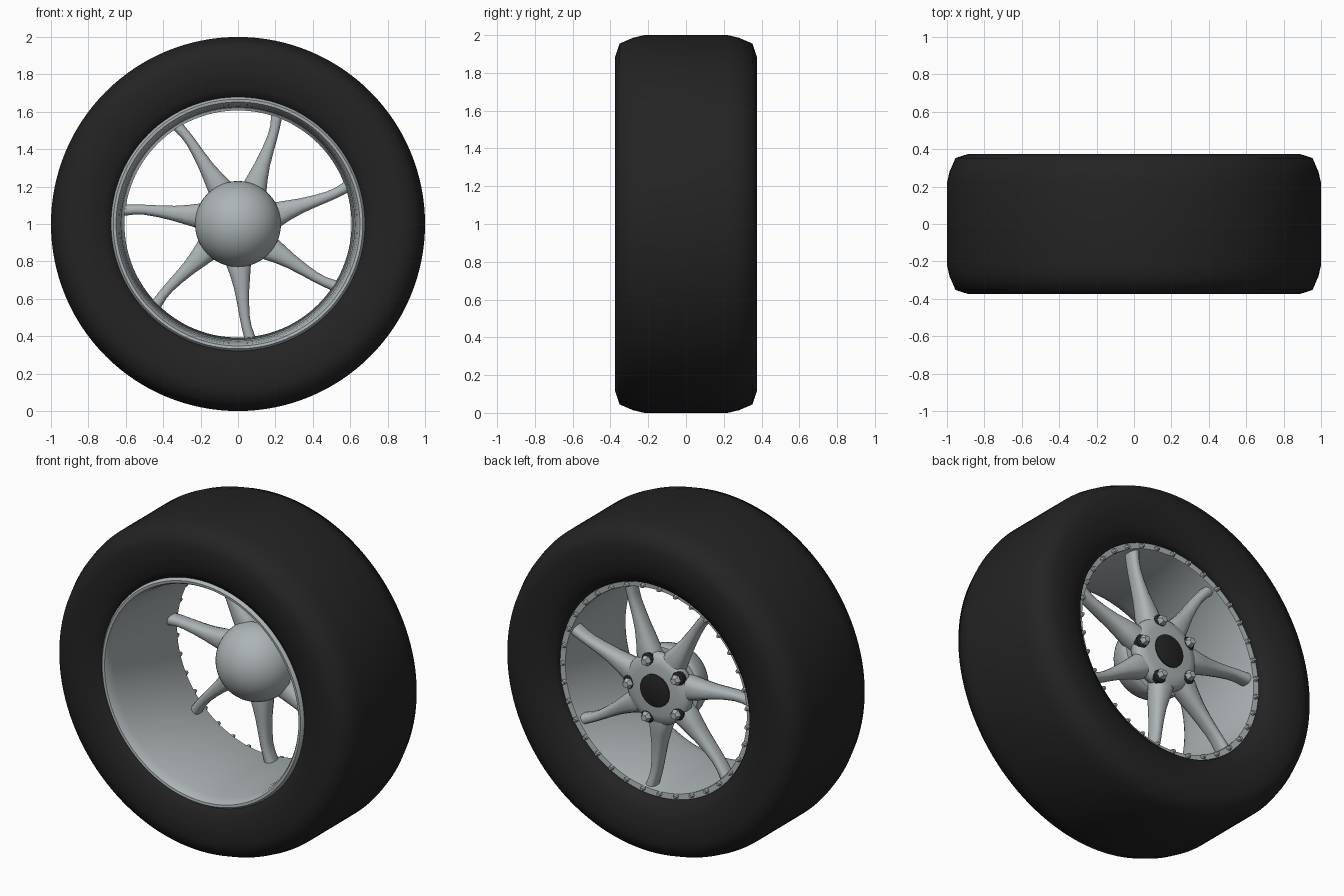
import bpy
import bmesh
import math
from mathutils import Vector

if "Cube" in bpy.data.objects:
    bpy.data.objects.remove(bpy.data.objects["Cube"], do_unlink=True)


def material(name, rgb, roughness):
    m = bpy.data.materials.new(name)
    m.use_nodes = True
    color = (*rgb, 1.0)
    m.diffuse_color = color
    shader = m.node_tree.nodes["Principled BSDF"]
    shader.inputs["Base Color"].default_value = color
    shader.inputs["Roughness"].default_value = roughness
    return m


RUBBER = material("black rubber", (0.017, 0.017, 0.017), 0.8)
METAL = material("silver metal", (0.42, 0.46, 0.47), 0.5)
CENTRE_Z = 1.0


def on_wheel(r, angle, y, t=0.0):
    """Point at radius r and angle around the axle, pushed sideways by t."""
    c, s = math.cos(angle), math.sin(angle)
    return Vector((r * c - t * s, y, CENTRE_Z + r * s + t * c))


def finish(bm, name, mat, angle=40):
    bmesh.ops.remove_doubles(bm, verts=bm.verts, dist=1e-5)
    bmesh.ops.recalc_face_normals(bm, faces=bm.faces)
    mesh = bpy.data.meshes.new(name)
    bm.to_mesh(mesh)
    bm.free()
    mesh.materials.append(mat)
    obj = bpy.data.objects.new(name, mesh)
    bpy.context.collection.objects.link(obj)
    bpy.ops.object.select_all(action="DESELECT")
    obj.select_set(True)
    bpy.context.view_layer.objects.active = obj
    bpy.ops.object.shade_smooth_by_angle(angle=math.radians(angle))
    return obj


def skin(bm, rings, wrap):
    """Bridge rings of vertices; wrap joins the last ring to the first."""
    n = len(rings[0])
    for i in range(len(rings) if wrap else len(rings) - 1):
        a, b = rings[i], rings[(i + 1) % len(rings)]
        for j in range(n):
            k = (j + 1) % n
            bm.faces.new((a[j], a[k], b[k], b[j]))


def lathe(name, profile, mat, closed, segments=96, angle=40):
    """Spin a profile of (radius, y) points around the axle."""
    bm = bmesh.new()
    rings = [[bm.verts.new(on_wheel(r, math.tau * i / segments, y))
              for i in range(segments)] for r, y in profile]
    skin(bm, rings, closed)
    if not closed:
        bm.faces.new(rings[0])
        bm.faces.new(rings[-1])
    return finish(bm, name, mat, angle)


def studs(name, count, ring_r, r, y0, y1, mat, sides, start=0.0):
    """Ring of short bevelled pegs parallel to the axle."""
    bm = bmesh.new()
    for i in range(count):
        centre = on_wheel(ring_r, start + math.tau * i / count, 0)
        rings = []
        for scale, y in ((1, y0), (1, y0 + (y1 - y0) * 0.7), (0.65, y1)):
            rings.append([bm.verts.new(centre + Vector((
                r * scale * math.cos(math.tau * j / sides), y,
                r * scale * math.sin(math.tau * j / sides)))) for j in range(sides)])
        skin(bm, rings, False)
        bm.faces.new(rings[0])
        bm.faces.new(rings[-1])
    return finish(bm, name, mat)


# Tyre: half profile mirrored across the middle, with front and back beads
side = [(1.0, 0.22), (0.986, 0.28), (0.955, 0.352), (0.885, 0.375),
        (0.80, 0.373), (0.72, 0.355)]
front_bead = [(0.675, -0.33), (0.65, -0.26)]
back_bead = [(0.655, 0.325), (0.643, 0.30), (0.643, 0.25)]
tyre = [(r, -y) for r, y in reversed(side)] + side + back_bead
lathe("tyre", list(reversed(front_bead)) + tyre, RUBBER, True, 128, 60)

# Rim barrel with a rolled front lip and a flat back edge
lathe("rim_barrel", [
    (0.66, -0.25), (0.68, -0.32), (0.678, -0.34), (0.667, -0.352), (0.652, -0.35),
    (0.642, -0.335), (0.634, -0.29), (0.625, -0.2), (0.607, 0.28),
    (0.61, 0.287), (0.645, 0.29)], METAL, True, 128)
studs("rim_bolts", 35, 0.622, 0.014, 0.27, 0.312, METAL, 8)

# Hub: front dome, neck and back flange
dome_r, dome_y = 0.23, 0.185
dome = [(dome_r * math.sin(a), dome_y - dome_r * math.cos(a))
        for a in (math.radians(3 + 87 * i / 14) for i in range(15))]
lathe("hub_dome", dome + [(0.222, 0.2), (0.18, 0.205)], METAL, False, 48)
lathe("hub_flange", [(0.17, 0.19), (0.2, 0.21), (0.215, 0.24), (0.212, 0.268),
                     (0.195, 0.286), (0.15, 0.295), (0.02, 0.298)], METAL, False, 48)
lathe("axle_cap", [(0.098, 0.28), (0.098, 0.302), (0.09, 0.306)], RUBBER, False, 32)

# Wheel nuts in dark sockets
studs("nut_sockets", 5, 0.178, 0.042, 0.26, 0.298, RUBBER, 20)
studs("wheel_nuts", 5, 0.178, 0.03, 0.27, 0.328, METAL, 6)

# Spokes: radius, sideways shift, width, axle position, depth
stations = [(0.12, 0.0, 0.16, 0.225, 0.12), (0.22, 0.003, 0.135, 0.225, 0.125),
            (0.28, 0.012, 0.108, 0.222, 0.115), (0.35, 0.02, 0.082, 0.22, 0.10),
            (0.43, 0.028, 0.065, 0.22, 0.09), (0.50, 0.036, 0.056, 0.222, 0.085),
            (0.55, 0.046, 0.056, 0.225, 0.085), (0.615, 0.066, 0.064, 0.23, 0.09)]
SIDES = 12


def rounded(v):
    return math.copysign(abs(v) ** 0.75, v)


bm = bmesh.new()
for s in range(7):
    angle = math.tau * s / 7 - math.pi / 2
    rings = []
    for r, t, width, y, depth in stations:
        ring = []
        for j in range(SIDES):
            a = math.tau * (j + 0.5) / SIDES
            ring.append(bm.verts.new(on_wheel(
                r, angle, y + depth / 2 * rounded(math.sin(a)),
                t + width / 2 * rounded(math.cos(a)))))
        rings.append(ring)
    skin(bm, rings, False)
    bm.faces.new(rings[0])
    bm.faces.new(rings[-1])
finish(bm, "spokes", METAL, 45)
